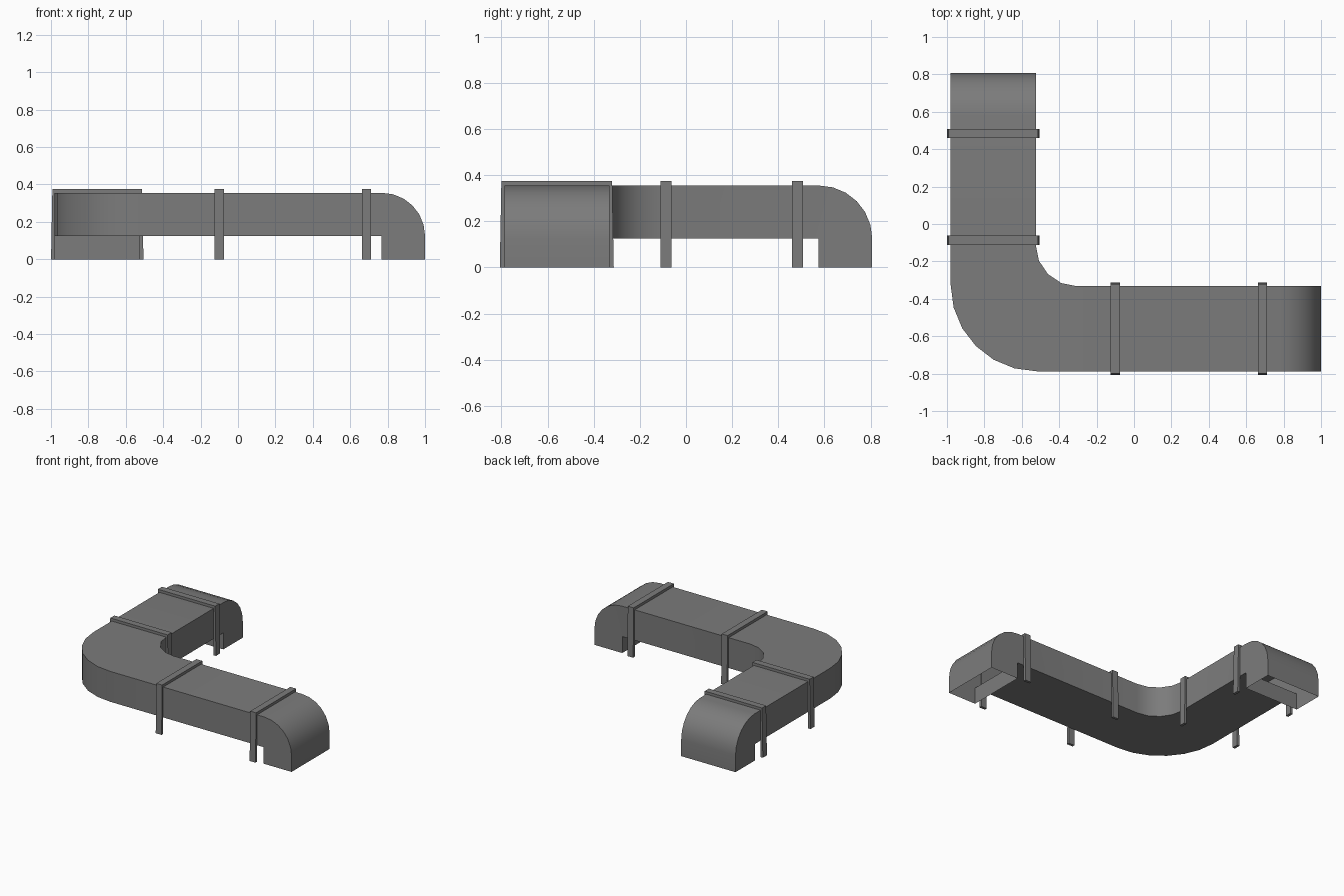
import bpy, bmesh
from math import sin, cos, radians

if "Cube" in bpy.data.objects:
    bpy.data.objects.remove(bpy.data.objects["Cube"])

Z0, Z1 = 0.125, 0.355            # duct underside and top
CX, CY, HW = -0.7525, -0.56, 0.2275   # leg centre lines and half width
BX, BY = -0.305, -0.1125         # where the corner bend meets the legs

grey = bpy.data.materials.new("dark_grey")
grey.diffuse_color = (0.2, 0.2, 0.2, 1)
grey.use_nodes = True
grey.node_tree.nodes["Principled BSDF"].inputs["Base Color"].default_value = grey.diffuse_color


def arc(cx, cy, r, a0, a1, n):
    return [(cx + r * cos(radians(a0 + (a1 - a0) * i / n)),
             cy + r * sin(radians(a0 + (a1 - a0) * i / n))) for i in range(n + 1)]


def prism(bm, profile, place, d0, d1, open_edges=()):
    """Extrude a 2D profile from depth d0 to d1, leaving the listed edges open."""
    a = [bm.verts.new(place(p[0], p[1], d0)) for p in profile]
    b = [bm.verts.new(place(p[0], p[1], d1)) for p in profile]
    n = len(profile)
    bm.faces.new(a)
    bm.faces.new(b[::-1])
    for i in range(n):
        if i not in open_edges:
            j = (i + 1) % n
            bm.faces.new((a[j], a[i], b[i], b[j]))


def finish(bm, name):
    """Weld, orient and smooth a mesh, then add it to the scene."""
    bmesh.ops.remove_doubles(bm, verts=bm.verts, dist=0.0005)
    bmesh.ops.recalc_face_normals(bm, faces=bm.faces)
    me = bpy.data.meshes.new(name)
    bm.to_mesh(me)
    bm.free()
    me.materials.append(grey)
    ob = bpy.data.objects.new(name, me)
    bpy.context.collection.objects.link(ob)
    bpy.context.view_layer.objects.active = ob
    ob.select_set(True)
    bpy.ops.object.shade_smooth_by_angle(angle=radians(30))
    ob.select_set(False)


def along_x(u, z, d):
    return (u, CY + d, z)


def along_y(u, z, d):
    return (CX + d, u, z)


# Straight leg with a rounded, open-bottomed down-turn at the end
def leg(bm, start, end, place):
    r = Z1 - Z0
    prof = [(start, Z0), (start, Z1)] + arc(end - r, Z0, r, 90, 0, 6)
    prof += [(end, 0), (end - 0.233, 0), (end - 0.233, Z0)]
    prism(bm, prof, place, -HW, HW, {0, len(prof) - 3})


# Duct: horizontal corner bend welded to its two legs
duct = bmesh.new()
outer = arc(CX - HW + 0.46, CY - HW + 0.46, 0.46, 180, 270, 6) + [(BX, CY - HW)]
inner = arc(BX, BY, 0.22, 270, 180, 4)
inner[0], inner[-1] = (BX, CY + HW), (CX + HW, BY)
plan = [(CX - HW, BY)] + outer + inner
prism(duct, plan, lambda u, v, d: (u, v, d), Z0, Z1, {len(outer), len(plan) - 1})
leg(duct, BX, 1.0, along_x)
leg(duct, BY, 0.807, along_y)
finish(duct, "duct")


# Inverted U support straps with slightly splayed legs
def strap(name, pos, place):
    prof = [(-0.247, 0), (-0.24, 0.375), (0.24, 0.375), (0.247, 0),
            (0.227, 0), (0.227, Z1), (-0.227, Z1), (-0.227, 0)]
    bm = bmesh.new()
    prism(bm, prof, lambda v, z, d: place(pos + d, z, v), -0.0245, 0.0245)
    finish(bm, name)


for i, x in enumerate((-0.1, 0.687)):
    strap(f"right_strap_{i + 1}", x, along_x)
for i, y in enumerate((-0.087, 0.483)):
    strap(f"back_strap_{i + 1}", y, along_y)
